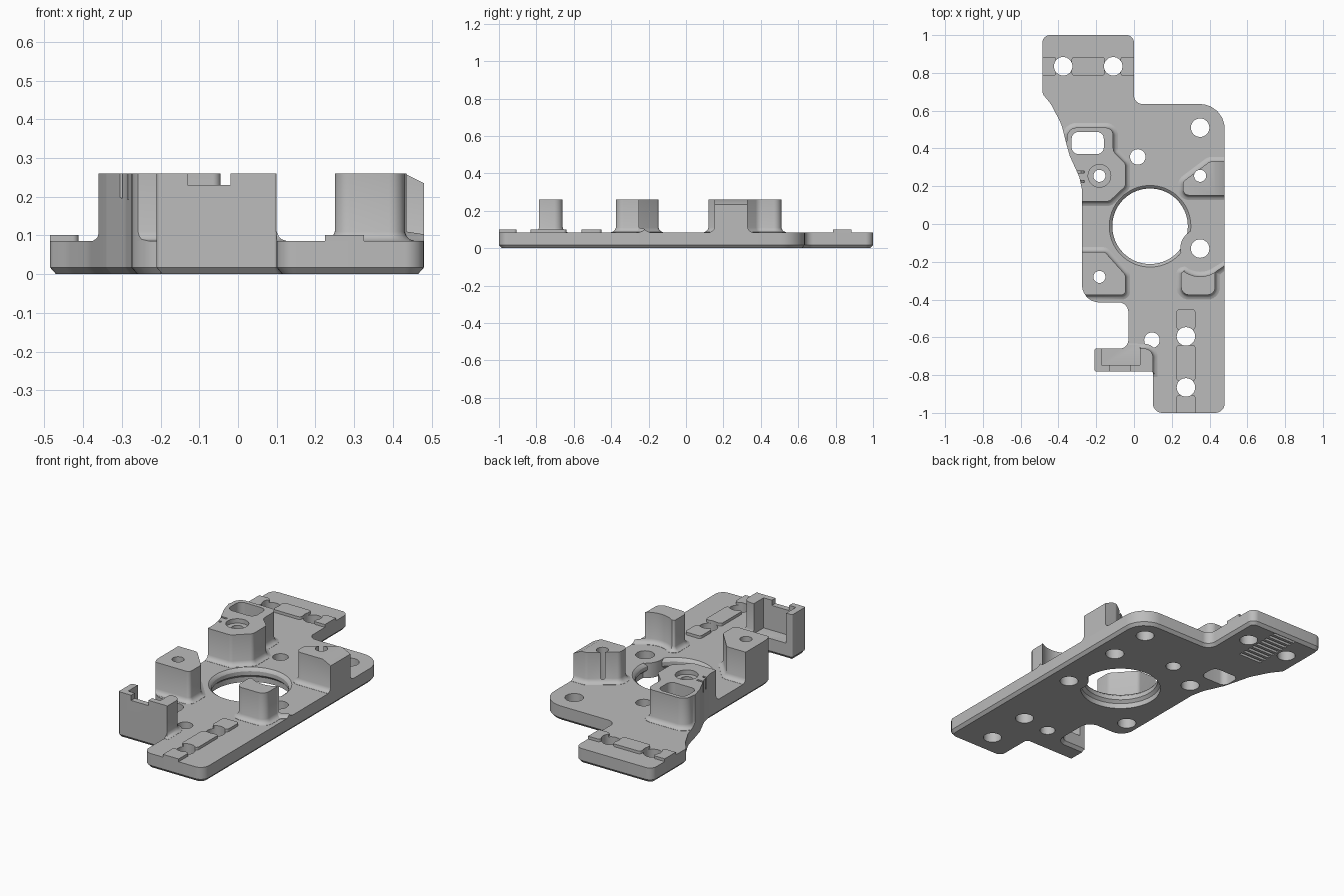
import bpy, bmesh, math
from mathutils import Vector

if "Cube" in bpy.data.objects:
    bpy.data.objects.remove(bpy.data.objects["Cube"], do_unlink=True)

GREY = bpy.data.materials.new("light_grey_plastic")
GREY.use_nodes = True
GREY.diffuse_color = (0.5, 0.5, 0.5, 1)
GREY.node_tree.nodes["Principled BSDF"].inputs["Base Color"].default_value = (0.5, 0.5, 0.5, 1)
TOP, PLATE = 0.26, 0.085


def rounded(corners, steps=6):
    """Counter-clockwise (x, y, radius) corners to a filleted outline."""
    out = []
    for i, (x, y, r) in enumerate(corners):
        p = Vector((x, y))
        u = (Vector(corners[i - 1][:2]) - p).normalized()
        v = (Vector(corners[(i + 1) % len(corners)][:2]) - p).normalized()
        if r == 0:
            out.append(p)
            continue
        half = u.angle(v) / 2
        c = p + (u + v).normalized() * (r / math.sin(half))
        t = r / math.tan(half)
        a, b = p + u * t - c, p + v * t - c
        out += [c + a.lerp(b, k / steps).normalized() * r for k in range(steps + 1)]
    return out


def rect(x0, x1, y0, y1, r=0):
    return rounded([(x0, y0, r), (x1, y0, r), (x1, y1, r), (x0, y1, r)])


def circle(x, y, r, n=32):
    return [Vector((x + r * math.cos(k * math.tau / n), y + r * math.sin(k * math.tau / n)))
            for k in range(n)]


def offset(pts, d):
    out = []
    for i, p in enumerate(pts):
        e, f = (p - pts[i - 1]).normalized(), (pts[(i + 1) % len(pts)] - p).normalized()
        n, m = Vector((e.y, -e.x)), Vector((f.y, -f.x))
        out.append(p + (n + m) * (d / (1 + n.dot(m))))
    return out


def solid(name, pts, layers):
    """Stack offset copies of an outline; layers are (z, offset)."""
    bm = bmesh.new()
    rings = [[bm.verts.new((q.x, q.y, z)) for q in offset(pts, d)] for z, d in layers]
    bm.faces.new(rings[0][::-1])
    bm.faces.new(rings[-1])
    n = len(pts)
    for lo, hi in zip(rings, rings[1:]):
        for i in range(n):
            j = (i + 1) % n
            bm.faces.new((lo[i], lo[j], hi[j], hi[i]))
    mesh = bpy.data.meshes.new(name)
    bm.to_mesh(mesh)
    bm.free()
    mesh.materials.append(GREY)
    ob = bpy.data.objects.new(name, mesh)
    bpy.context.scene.collection.objects.link(ob)
    return ob


def boolean(ob, tool, op="DIFFERENCE"):
    mod = ob.modifiers.new("cut", "BOOLEAN")
    mod.operation, mod.solver, mod.object = op, "EXACT", tool
    bpy.context.view_layer.update()
    mesh = bpy.data.meshes.new_from_object(ob.evaluated_get(bpy.context.evaluated_depsgraph_get()))
    ob.modifiers.clear()
    ob.data = mesh


def cut(obs, pts, z0=-0.1, z1=0.4):
    tool = solid("cutter", pts, [(z0, 0), (z1, 0)])
    for ob in obs:
        boolean(ob, tool)
    bpy.data.objects.remove(tool, do_unlink=True)


# Base plate with a chamfered lower edge
outline = rounded([
    (0.10, -1, 0.05), (0.48, -1, 0.05), (0.48, 0.635, 0.13), (0, 0.635, 0.045),
    (0, 1, 0.04), (-0.485, 1, 0.04), (-0.485, 0.69, 0.04), (-0.44, 0.635, 0.15),
    (-0.385, 0.53, 0.2), (-0.357, 0.42, 0.1), (-0.34, 0.36, 0.08), (-0.29, 0.25, 0.1),
    (-0.275, 0.18, 0.1), (-0.275, -0.415, 0.09), (-0.03, -0.415, 0.05),
    (-0.03, -0.66, 0.045), (-0.21, -0.66, 0.01), (-0.21, -0.78, 0.01), (0.10, -0.78, 0.01)])
plate = solid("base_plate", outline, [(0, -0.015), (0.017, 0), (PLATE, 0)])
bounds = solid("bounds", outline, [(-0.1, 0), (0.5, 0)])

# Central opening, interrupted by a round lug at the neighbouring screw hole
opening = solid("cutter", circle(0.085, -0.012, 0.2, 72),
                [(-0.05, 0.016), (0.03, 0.016), (0.045, 0), (0.068, 0), (0.078, 0.006),
                 (PLATE, 0.016), (0.2, 0.016)])
cut([opening], circle(0.35, -0.13, 0.105))
boolean(plate, opening)


# Posts with a flared foot, trimmed to the plate outline
FLARE = [(PLATE - 0.003, 0.025), (PLATE + 0.001, 0.025), (0.09, 0.013), (0.098, 0.005),
         (0.11, 0), (TOP, 0)]


def post(name, pts):
    ob = solid(name, pts, FLARE)
    boolean(ob, bounds, "INTERSECT")
    return ob


back_right_post = post("back_right_post", rounded([
    (-0.45, 0.12, 0), (-0.13, 0.12, 0.03), (-0.045, 0.2, 0.03), (-0.045, 0.32, 0.03),
    (-0.11, 0.385, 0.04), (-0.11, 0.51, 0.04), (-0.355, 0.51, 0.05), (-0.355, 0.43, 0.02),
    (-0.45, 0.4, 0)]))
front_right_post = post("front_right_post", rounded([
    (-0.4, -0.375, 0), (-0.045, -0.375, 0.02), (-0.045, -0.27, 0.03),
    (-0.155, -0.147, 0.03), (-0.4, -0.147, 0)]))
back_left_post = post("back_left_post", rounded([
    (0.26, 0.152, 0.03), (0.6, 0.152, 0), (0.6, 0.33, 0), (0.40, 0.33, 0.03),
    (0.26, 0.225, 0.03)]))
saddle = [Vector((0.35 + 0.148 * math.cos(a), -0.13 + 0.148 * math.sin(a)))
          for a in (math.radians(-55 - 7 * k) for k in range(11))]
front_left_post = post("front_left_post", rounded(
    [(0.25, -0.375, 0.04), (0.43, -0.375, 0.04), (0.43, -0.26, 0.015)]) [:21] and
    rounded([(0.25, -0.375, 0.04), (0.43, -0.375, 0.04), (0.43, -0.255, 0.01)]
            + [(p.x, p.y, 0) for p in saddle] + [(0.25, -0.255, 0.01)]))

# Sloped outer shoulder on the back left post
tilt = math.atan2(0.025, 0.05)
shoulder = solid("cutter", rect(-0.1, 0.1, -0.2, 0.2), [(0, 0), (0.2, 0)])
shoulder.location = (0.455, 0.25, 0.2475)
shoulder.rotation_euler = (0, tilt, 0)
bpy.context.view_layer.update()
boolean(back_left_post, shoulder)
bpy.data.objects.remove(shoulder, do_unlink=True)

# Slanted slits on the outer wall of the back right post
for y in (0.225, 0.275):
    slit = solid("cutter", rect(-0.03, 0.02, -0.006, 0.006), [(-0.06, 0), (0.05, 0)])
    slit.location = (-0.285, y, 0.255)
    slit.rotation_euler = (0, 0.25, 0)
    bpy.context.view_layer.update()
    boolean(back_right_post, slit)
    bpy.data.objects.remove(slit, do_unlink=True)

# Clip holder: open-backed box with a notch in its front wall
holder = post("clip_holder", rounded([
    (-0.3, -0.785, 0), (0.10, -0.785, 0), (0.10, -0.66, 0.045), (-0.3, -0.655, 0)]))
cut([holder], rect(-0.172, 0.032, -0.747, -0.6), PLATE + 0.003)
cut([holder], rect(-0.13, -0.02, -0.85, -0.7), 0.23)

# Raised pads beside the mounting holes
pads = []
for y0, y1 in ((-1.05, -0.905), (-0.832, -0.64), (-0.56, -0.452)):
    pads.append(("front_pad", rect(0.225, 0.325, y0, y1, 0.015)))
for x0, x1 in ((-0.55, -0.412), (-0.33, -0.155), (-0.072, 0.05)):
    pads.append(("back_pad", rect(x0, x1, 0.785, 0.885, 0.015)))
pad_objects = []
for name, pts in pads:
    pad = solid(name, pts, [(PLATE - 0.003, 0), (0.101, 0)])
    boolean(pad, bounds, "INTERSECT")
    pad_objects.append(pad)

# Screw holes through the plate and its pads
front_holes = [(0.275, -0.595), (0.275, -0.865)]
back_holes = [(-0.375, 0.835), (-0.11, 0.835)]
for x, y in front_holes + back_holes:
    cut([plate] + pad_objects, circle(x, y, 0.049))
for x, y, r in ((0.35, 0.51, 0.049), (0.35, -0.13, 0.049), (0.02, 0.355, 0.041),
                (0.095, -0.615, 0.041)):
    cut([plate], circle(x, y, r))

# Post bores, wider underneath
for ob, x, y in ((back_right_post, -0.183, 0.255), (front_right_post, -0.183, -0.28),
                 (back_left_post, 0.35, 0.255)):
    cut([plate, ob], circle(x, y, 0.032))
    cut([plate], circle(x, y, 0.05), -0.1, 0.06)
cut([back_right_post], circle(-0.183, 0.255, 0.06), 0.235)

# Rectangular window through the back right post
cut([plate, back_right_post], rect(-0.33, -0.16, 0.37, 0.487, 0.035))

# Row of grooves under the back tab
for k in range(9):
    y = 0.695 + 0.035 * k
    cut([plate], rect(-0.315, -0.17, y - 0.009, y + 0.009), -0.1, 0.02)

for helper in (opening, bounds):
    bpy.data.objects.remove(helper, do_unlink=True)

# Smooth the curved walls, keep edges sharp
bpy.ops.object.select_all(action="DESELECT")
for ob in [plate, back_right_post, front_right_post, back_left_post, front_left_post,
           holder] + pad_objects:
    ob.select_set(True)
    bpy.context.view_layer.objects.active = ob
bpy.ops.object.shade_smooth_by_angle(angle=math.radians(30))
